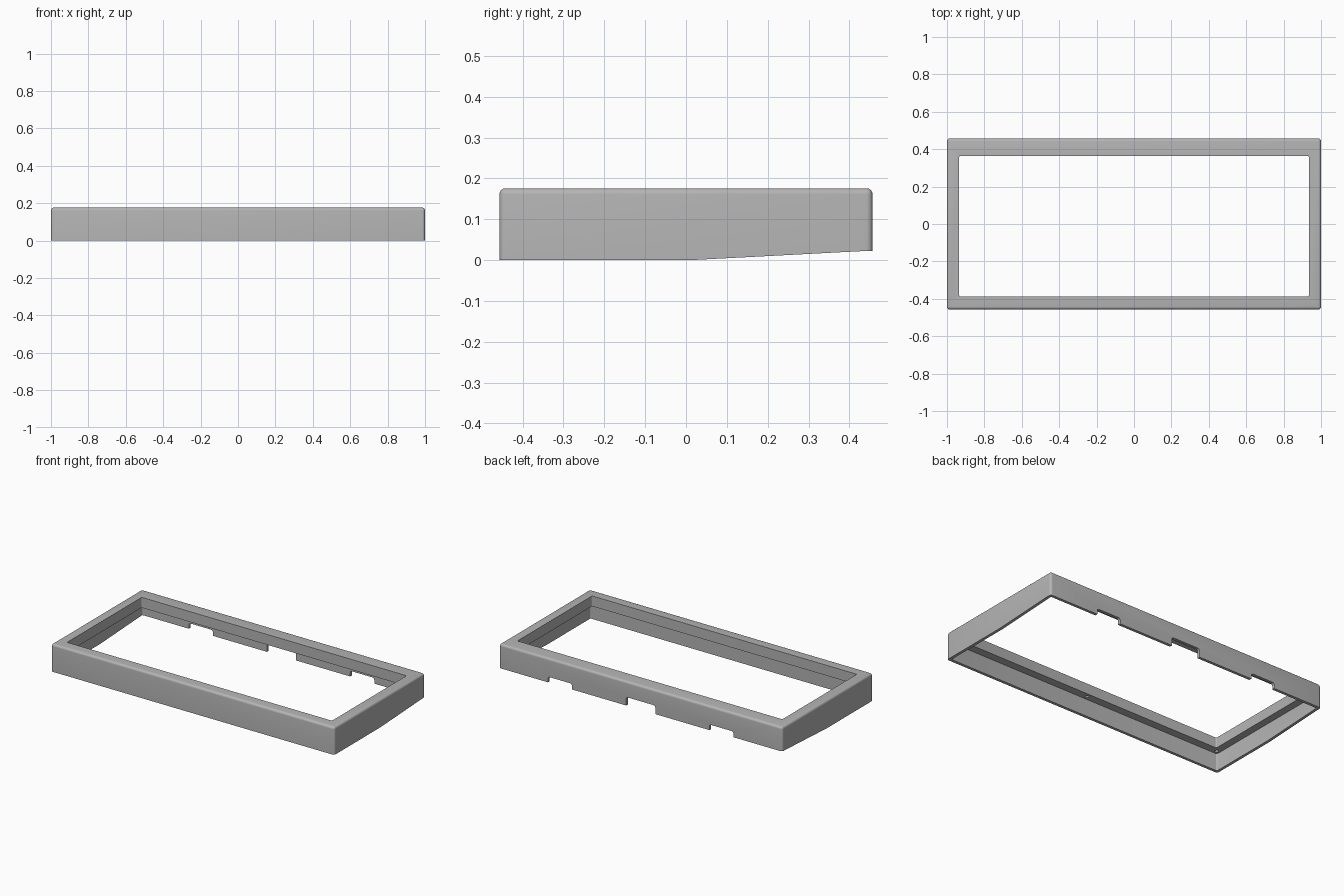
import bpy, bmesh, math
from mathutils import Matrix, Vector

if "Cube" in bpy.data.objects:
    bpy.data.objects.remove(bpy.data.objects["Cube"], do_unlink=True)

grey = bpy.data.materials.new("case_grey")
grey.use_nodes = True
COLOUR = (0.46, 0.46, 0.46, 1)
grey.diffuse_color = COLOUR
grey.node_tree.nodes["Principled BSDF"].inputs["Base Color"].default_value = COLOUR

TOP, HALF_Y, LEDGE = 0.176, 0.457, 0.11


def make_object(name, bm):
    bmesh.ops.recalc_face_normals(bm, faces=bm.faces)
    mesh = bpy.data.meshes.new(name)
    bm.to_mesh(mesh)
    bm.free()
    mesh.materials.append(grey)
    obj = bpy.data.objects.new(name, mesh)
    bpy.context.collection.objects.link(obj)
    return obj


def bevel(bm, edges, radius, segments=5):
    bmesh.ops.bevel(bm, geom=edges, offset=radius, segments=segments,
                    profile=0.5, affect='EDGES', clamp_overlap=True)


def along(edge, axis):
    d = (edge.verts[1].co - edge.verts[0].co).normalized()
    return abs(d[axis]) > 0.99


def rounded_box(name, low, high, axis, radius):
    """Box with the edges along one axis rounded."""
    low, high = Vector(low), Vector(high)
    bm = bmesh.new()
    size = high - low
    bmesh.ops.create_cube(bm, size=1, matrix=Matrix.Translation((low + high) / 2)
                          @ Matrix.Diagonal((*size, 1)))
    bevel(bm, [e for e in bm.edges if along(e, axis)], radius)
    return make_object(name, bm)


def cut(target, cutter):
    cutter.hide_render = True
    mod = target.modifiers.new("cut", 'BOOLEAN')
    mod.operation = 'DIFFERENCE'
    mod.solver = 'EXACT'
    mod.object = cutter
    bpy.ops.object.select_all(action='DESELECT')
    bpy.context.view_layer.objects.active = target
    target.select_set(True)
    bpy.ops.object.modifier_apply(modifier=mod.name)
    bpy.data.objects.remove(cutter, do_unlink=True)


# Outer shell: side profile with the rising rear underside, extruded across x
profile = [(-HALF_Y, 0), (0.01, 0), (0.43, 0.022), (HALF_Y, 0.022),
           (HALF_Y, TOP), (-HALF_Y, TOP)]
bm = bmesh.new()
face = bm.faces.new([bm.verts.new((-1, y, z)) for y, z in profile])
ext = bmesh.ops.extrude_face_region(bm, geom=[face])
bmesh.ops.translate(bm, vec=(2, 0, 0),
                    verts=[v for v in ext["geom"] if isinstance(v, bmesh.types.BMVert)])
bevel(bm, [e for e in bm.edges if along(e, 2)
           or all(v.co.z > TOP - 0.001 for v in e.verts)], 0.015)
frame = make_object("case_frame", bm)

# Lower cavity, leaving thin walls under the ledge, then the top opening
cut(frame, rounded_box("cavity", (-0.982, -0.439, -0.1), (0.982, 0.439, LEDGE), 2, 0.008))
cut(frame, rounded_box("opening", (-0.935, -0.388, 0.05), (0.935, 0.364, 0.3), 2, 0.008))

# Notches in the lower edge of the rear wall
for x, half_width, height in ((-0.57, 0.085, 0.058), (0, 0.103, 0.076), (0.57, 0.085, 0.058)):
    cut(frame, rounded_box("notch", (x - half_width, 0.41, -0.1),
                           (x + half_width, 0.5, height), 1, 0.014))

# Blind screw holes in the underside of the ledge
for y in (-0.415, 0.405):
    for x in (-0.96, 0, 0.96):
        bm = bmesh.new()
        bmesh.ops.create_cone(bm, cap_ends=True, segments=16, radius1=0.011, radius2=0.011,
                              depth=0.08, matrix=Matrix.Translation((x, y, LEDGE)))
        cut(frame, make_object("screw_hole", bm))

bpy.ops.object.shade_smooth_by_angle(angle=math.radians(30))
